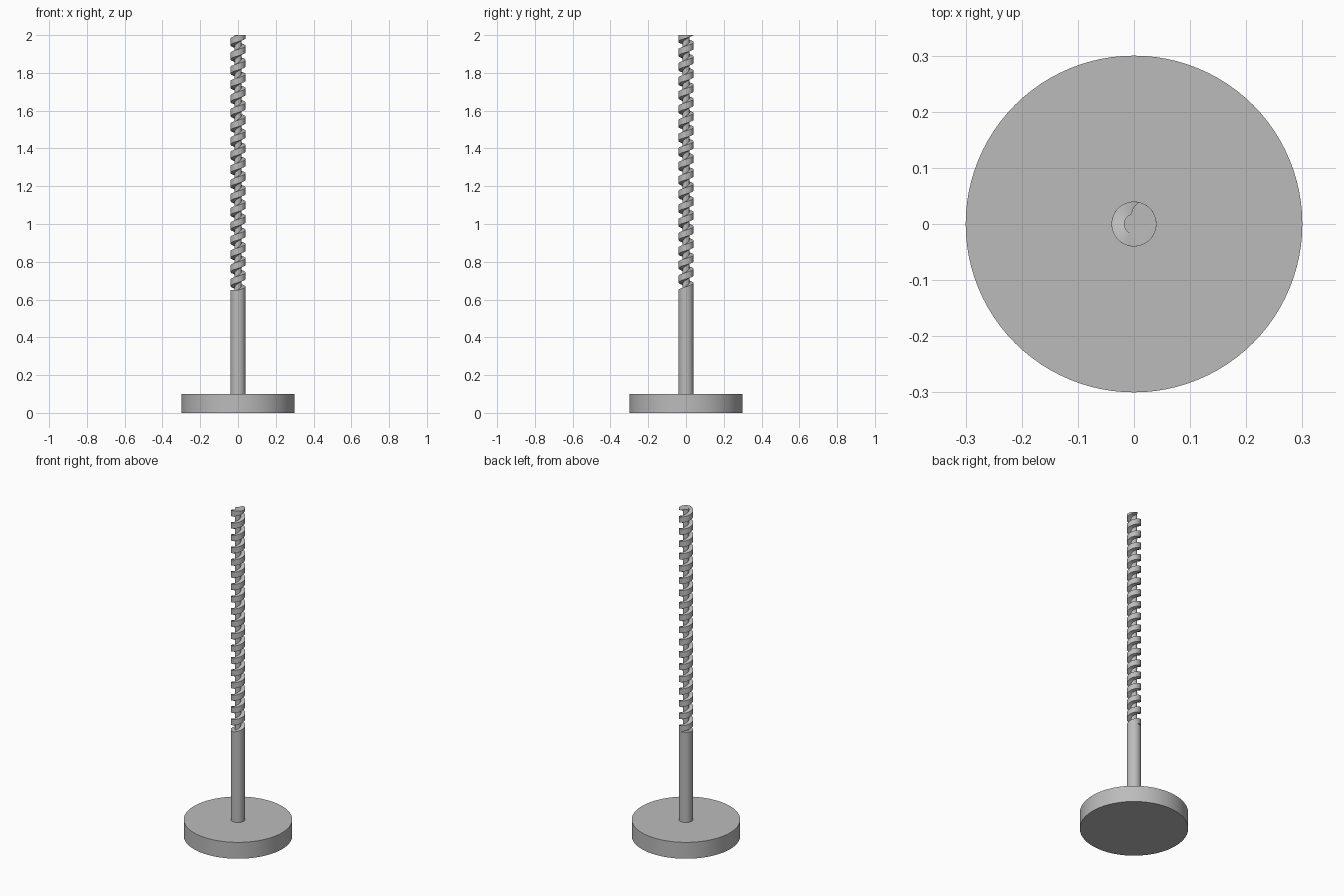
import bpy, bmesh
from math import radians, cos, sin, pi

default = bpy.data.objects.get("Cube")
if default:
    bpy.data.objects.remove(default, do_unlink=True)

steel = bpy.data.materials.new("plain grey steel")
steel.use_nodes = True
GREY = (0.5, 0.5, 0.5, 1)
steel.diffuse_color = GREY
steel.node_tree.nodes["Principled BSDF"].inputs["Base Color"].default_value = GREY

HEIGHT = 2.0
BASE_RADIUS, BASE_HEIGHT = 0.3, 0.1
RIM, CORE = 0.04, 0.018
THREAD_START, TURNS, STEPS = 0.65, 18, 36


def finish(obj):
    obj.data.materials.append(steel)
    bpy.ops.object.select_all(action='DESELECT')
    obj.select_set(True)
    bpy.context.view_layer.objects.active = obj
    bpy.ops.object.shade_smooth_by_angle(angle=radians(30))


def cylinder(name, radius, bottom, top, sides):
    bpy.ops.mesh.primitive_cylinder_add(vertices=sides, radius=radius, depth=top - bottom,
                                        location=(0, 0, (bottom + top) / 2))
    obj = bpy.context.object
    obj.name = name
    finish(obj)


def arc(radius, start, end, count):
    return [(radius, radians(start + (end - start) * i / count)) for i in range(count + 1)]


# Round foot and plain lower shaft
cylinder("base_disc", BASE_RADIUS, 0, BASE_HEIGHT, 96)
cylinder("plain_shaft", RIM, BASE_HEIGHT, THREAD_START, 48)

# Threaded shaft: one cross-section, thread on one side of a thin core, twisted upwards
profile = (arc(RIM, -88, 78, 20) + [(0.029, radians(93))]
           + arc(CORE, 108, 255, 14) + [(0.029, radians(-97))])
bm = bmesh.new()
rings = []
for step in range(TURNS * STEPS + 1):
    twist = 2 * pi * step / STEPS
    z = THREAD_START + (HEIGHT - THREAD_START) * step / (TURNS * STEPS)
    rings.append([bm.verts.new((r * cos(a + twist), r * sin(a + twist), z)) for r, a in profile])
for low, high in zip(rings, rings[1:]):
    for i in range(len(profile)):
        j = (i + 1) % len(profile)
        bm.faces.new((low[i], low[j], high[j], high[i]))
bm.faces.new(rings[-1])
bm.faces.new(rings[0][::-1])
mesh = bpy.data.meshes.new("threaded_shaft")
bm.to_mesh(mesh)
bm.free()
thread = bpy.data.objects.new("threaded_shaft", mesh)
bpy.context.collection.objects.link(thread)
finish(thread)
